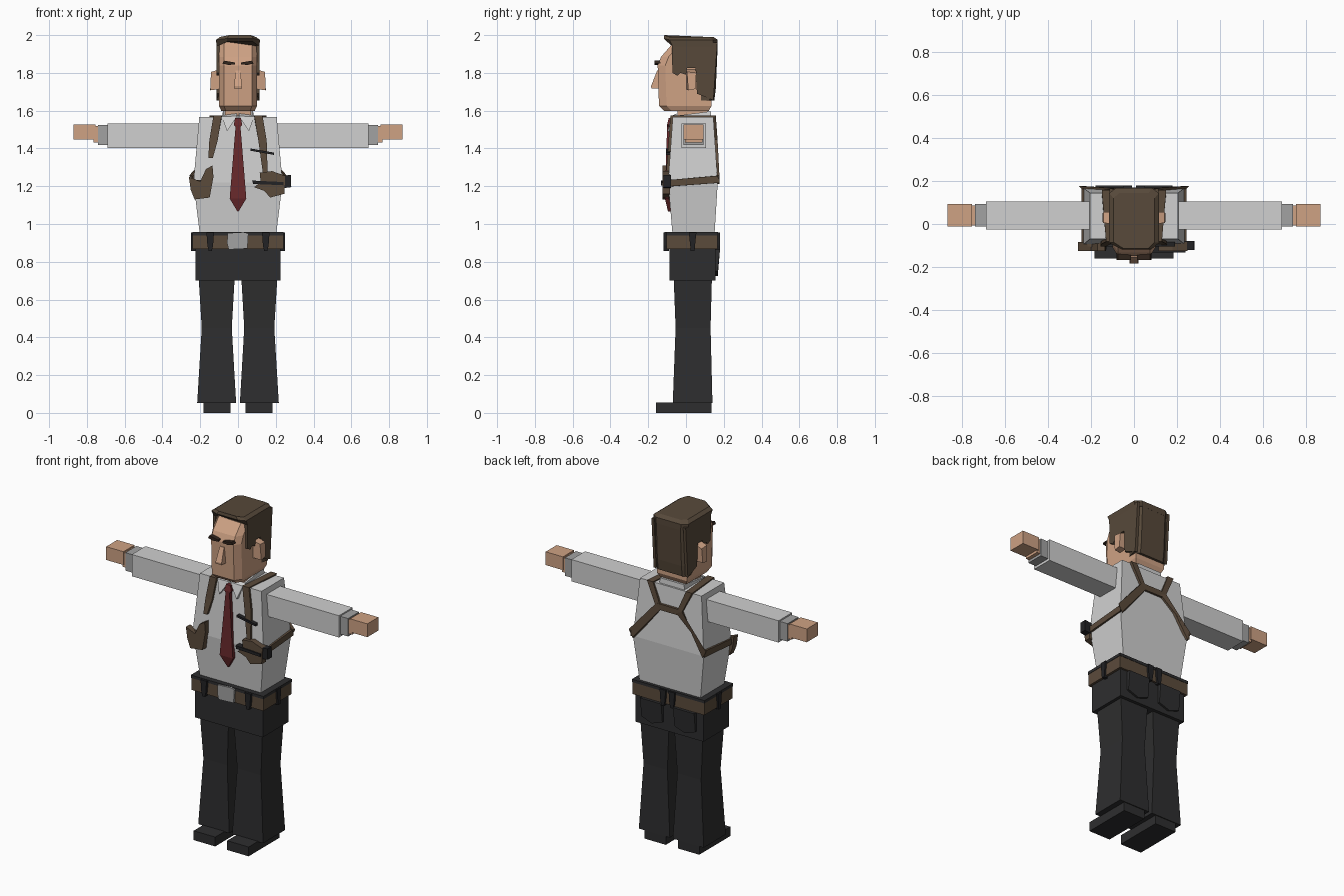
import bpy, bmesh
from mathutils import Vector as V


def material(name, r, g, b):
    m = bpy.data.materials.new(name)
    m.diffuse_color = (r, g, b, 1)
    return m


SHIRT = material("shirt_white", .63, .63, .63)
GREY = material("cuff_grey", .36, .36, .36)
SKIN = material("skin", .62, .36, .23)
HAIR = material("hair_brown", .095, .066, .042)
LEATHER = material("leather_brown", .105, .07, .044)
PANTS = material("trouser_black", .027, .027, .028)
BLACK = material("dark_metal", .016, .016, .018)
RED = material("tie_red", .14, .022, .025)
BROW = material("brow_dark", .03, .018, .012)


def loft(name, rings, mat):
    """Skin a list of equal-length point rings and cap both ends."""
    bm = bmesh.new()
    rs = [[bm.verts.new(p) for p in r] for r in rings]
    n = len(rs[0])
    for a, b in zip(rs, rs[1:]):
        for i in range(n):
            j = (i + 1) % n
            bm.faces.new((a[i], a[j], b[j], b[i]))
    bm.faces.new(rs[0])
    bm.faces.new(rs[-1])
    bmesh.ops.recalc_face_normals(bm, faces=bm.faces[:])
    me = bpy.data.meshes.new(name)
    bm.to_mesh(me)
    bm.free()
    me.materials.append(mat)
    ob = bpy.data.objects.new(name, me)
    bpy.context.collection.objects.link(ob)
    return ob


def rect(x0, x1, y0, y1, z):
    return [(x0, y0, z), (x1, y0, z), (x1, y1, z), (x0, y1, z)]


def box(name, x0, x1, y0, y1, z0, z1, mat):
    return loft(name, [rect(x0, x1, y0, y1, z0), rect(x0, x1, y0, y1, z1)], mat)


def plate_xz(name, pts, y0, y1, mat):
    return loft(name, [[(x, y, z) for x, z in pts] for y in (y0, y1)], mat)


def plate_yz(name, pts, x0, x1, mat):
    return loft(name, [[(x, y, z) for y, z in pts] for x in (x0, x1)], mat)


def ribbon(name, path, mat, t=.014):
    """Strap: each path entry is centre, half-width vector, outward normal."""
    rings = []
    for c, w, n in path:
        c, w, n = V(c), V(w), V(n) * t
        rings.append([c - w - n * .3, c + w - n * .3, c + w + n, c - w + n])
    return loft(name, rings, mat)


def mirrored(name, s, rings, mat):
    return loft(name, [[(s * x, y, z) for x, y, z in r] for r in rings], mat)


# ---- torso, hips, belt
loft("torso", [rect(-.2, .2, -.07, .15, .93), rect(-.236, .236, -.095, .168, 1.22),
               rect(-.205, .205, -.07, .145, 1.567)], SHIRT)
box("hips", -.226, .226, -.087, .156, .70, .945, PANTS)
box("belt", -.24, .24, -.102, .168, .868, .942, LEATHER)
box("waistband", -.242, .242, -.104, .17, .94, .957, PANTS)
plate_xz("buckle", [(-.05, .865), (.05, .87), (.055, .95), (.03, .957), (-.055, .952), (-.058, .90)],
         -.114, -.09, GREY)
for i, (x, y0, y1) in enumerate([(-.147, -.118, -.09), (.147, -.118, -.09),
                                 (-.03, .15, .18), (.03, .15, .18)]):
    plate_xz(f"belt_loop_{i}", [(x - .02, .955), (x + .02, .955), (x + .015, .885),
                                (x + .008, .858), (x - .008, .858), (x - .015, .885)], y0, y1, BLACK)

for s, side in ((1, "left"), (-1, "right")):
    # ---- legs and shoes
    mirrored(side + "_leg", s, [rect(.010, .216, -.07, .14, .053), rect(.033, .192, -.055, .13, .45),
                                rect(.018, .208, -.065, .137, .71)], PANTS)
    mirrored(side + "_shoe", s, [rect(.04, .183, -.16, .135, 0), rect(.04, .183, -.16, .135, .056)], PANTS)
    mirrored(side + "_back_pocket", s, [
        [(.04, .15, .75), (.11, .15, .725), (.18, .15, .75), (.18, .15, .865), (.04, .15, .865)],
        [(.04, .168, .75), (.11, .168, .725), (.18, .168, .75), (.18, .18, .865), (.04, .18, .865)]], PANTS)
    plate_yz(side + "_side_loop", [(.015, .955), (.055, .955), (.045, .858), (.025, .858)],
             s * .22, s * .25, BLACK)

    # ---- arms: sleeve, cuff, wrist, hand
    for part, x0, x1, y0, y1, z0, z1, m in [
            ("sleeve", .17, .69, -.025, .105, 1.402, 1.533, SHIRT),
            ("cuff", .68, .742, -.012, .093, 1.417, 1.525, GREY),
            ("wrist", .73, .765, -.006, .087, 1.432, 1.518, SKIN),
            ("hand", .755, .87, -.012, .093, 1.447, 1.527, SKIN)]:
        mirrored(f"{side}_{part}", s, [rect(x0, x1, y0, y1, z0), rect(x0, x1, y0, y1, z1)], m)

    # ---- shirt collar wing
    mirrored(side + "_collar_wing", s, [
        [(.085, -.074, 1.568), (.004, -.078, 1.572), (.058, -.098, 1.49)],
        [(.085, -.05, 1.575), (.004, -.05, 1.585), (.058, -.07, 1.49)]], SHIRT)

    # ---- ear
    mirrored(side + "_ear", s, [
        [(.09, .0, 1.715), (.09, .05, 1.715), (.09, .055, 1.82), (.09, .0, 1.82)],
        [(.147, .012, 1.708), (.147, .05, 1.715), (.143, .055, 1.80), (.143, .005, 1.805)]], SKIN)
    # ---- eyebrow and eye slit
    plate_xz(side + "_eyebrow", [(s * .015, 1.845), (s * .05, 1.842), (s * .082, 1.85),
                                 (s * .075, 1.865), (s * .015, 1.855)], -.168, -.135, BROW)
    # ---- side hair with sideburn and gap above the ear
    plate_yz(side + "_side_hair", [(-.075, 1.96), (-.072, 1.80), (-.045, 1.785), (-.03, 1.80),
                                   (0, 1.79), (.005, 1.825), (.05, 1.825), (.058, 1.69),
                                   (.145, 1.655), (.166, 1.96)], s * .097, s * .114, HAIR)

    # ---- shoulder strap running over the top and down the back to the side
    fx, fz = ((.145, 1.26), (.145, 1.35))[s < 0]
    front = [((s * fx, -.092, fz), (.012, 0, 0), (0, -1, 0)),
             ((s * .13, -.079, 1.44), (.022, 0, 0), (0, -1, 0)),
             ((s * .108, -.07, 1.567), (.022, 0, 0), (0, -.9, .5))]
    back = [((s * .13, .145, 1.567), (.02, 0, 0), (0, .9, .5)),
            ((s * .07, .153, 1.44), (.02, 0, s * .008), (0, 1, 0)),
            ((s * .236, .167, 1.235), (s * .012, 0, .022), (s * .7, .7, 0))]
    ribbon(side + "_shoulder_strap", front + back, LEATHER)
    ribbon(side + "_side_strap", [((s * .235, .168, 1.237), (0, 0, .019), (s * .7, .7, 0)),
                                  ((s * .235, -.094, 1.215), (0, 0, .017), (s * .7, -.7, 0)),
                                  ((s * .16, -.094, 1.215), (0, 0, .017), (0, -1, 0))], LEATHER)

ribbon("back_yoke", [((-.08, .153, 1.44), (0, 0, .018), (0, 1, 0)),
                     ((.08, .153, 1.44), (0, 0, .018), (0, 1, 0))], LEATHER)

# ---- holsters and their contents
plate_xz("right_holster", [(-.26, 1.25), (-.2, 1.225), (-.17, 1.29), (-.135, 1.31), (-.13, 1.25),
                           (-.15, 1.14), (-.23, 1.13), (-.25, 1.18)], -.125, -.085, LEATHER)
plate_xz("left_holster", [(.115, 1.272), (.18, 1.28), (.25, 1.255), (.245, 1.16), (.17, 1.14),
                          (.14, 1.175), (.085, 1.195), (.12, 1.22)], -.125, -.085, LEATHER)
plate_xz("grip", [(.235, 1.255), (.28, 1.26), (.282, 1.195), (.24, 1.19)], -.12, -.08, BLACK)
plate_xz("barrel", [(.075, 1.23), (.24, 1.222), (.24, 1.205), (.08, 1.212)], -.132, -.09, BLACK)
plate_xz("strap_clip", [(.065, 1.40), (.19, 1.378), (.19, 1.366), (.065, 1.388)], -.106, -.075, BLACK)

# ---- tie
tie = [(.016, 1.56, -.092), (.022, 1.525, -.1), (.013, 1.515, -.1), (.044, 1.135, -.112), (.003, 1.066, -.095)]
loft("tie", [[(-w, y, z), (w, y, z), (w, y + .022, z), (-w, y + .022, z)] for w, z, y in tie], RED)

# ---- collar band and neck
loft("collar_band", [rect(-.085, .085, -.065, .135, 1.55),
                     [(-.08, -.06, 1.572), (.08, -.06, 1.572), (.08, .132, 1.597), (-.08, .132, 1.597)]], SHIRT)
box("neck", -.07, .07, -.045, .115, 1.55, 1.62, SKIN)


# ---- head with chamfered front corners
def head_ring(z, w, yf, yb):
    return [(-w, yb, z), (-w, yf + .04, z), (-w * .74, yf, z), (w * .74, yf, z), (w, yf + .04, z), (w, yb, z)]


loft("head", [head_ring(1.598, .088, -.115, .12), head_ring(1.625, .1, -.143, .135),
              head_ring(1.84, .1, -.15, .135), head_ring(1.885, .1, -.132, .135),
              head_ring(1.945, .1, -.08, .135), head_ring(1.97, .095, -.07, .13)], SKIN)
loft("nose", [rect(-.021, .021, -.183, -.14, 1.718), rect(-.02, .02, -.185, -.14, 1.73),
              rect(-.014, .014, -.153, -.14, 1.812)], SKIN)


# ---- hair cap and back hair
def hair_ring(z, w, yf, yb, zmid=None):
    zm = z if zmid is None else zmid
    return [(-w, yf + .03, z), (-w * .5, yf, zm), (w * .7, yf, zm), (w, yf + .03, z),
            (w, yb - .025, z), (w * .72, yb, z), (-w * .72, yb, z), (-w, yb - .025, z)]


loft("hair_cap", [hair_ring(1.94, .114, -.1, .168, 1.965), hair_ring(1.975, .116, -.118, .168, 1.982),
                  hair_ring(1.99, .095, -.115, .145, 2.0)], HAIR)
loft("back_hair", [[(-.1, .08, z), (.1, .08, z), (.112, yb - .025, z), (.08, yb, z), (-.08, yb, z),
                    (-.112, yb - .025, z)] for z, yb in ((1.655, .15), (1.72, .158), (1.95, .168))], HAIR)
